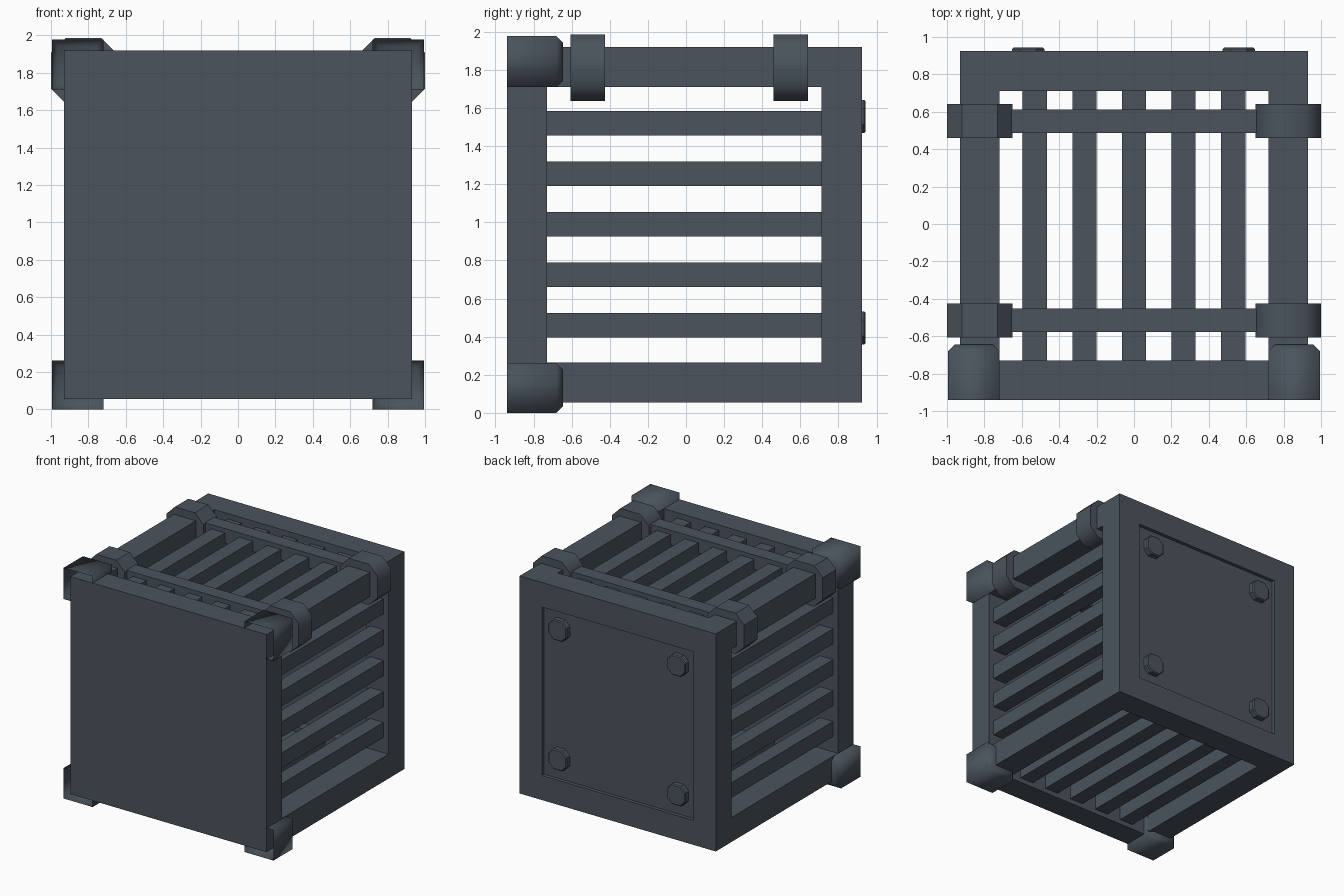
import bpy, bmesh, math
from mathutils import Matrix, Vector

if "Cube" in bpy.data.objects:
    bpy.data.objects.remove(bpy.data.objects["Cube"])

slate = bpy.data.materials.new("dark slate")
slate.diffuse_color = (0.069, 0.088, 0.109, 1)
slate.use_nodes = True
slate.node_tree.nodes["Principled BSDF"].inputs["Base Color"].default_value = slate.diffuse_color


def finish(name, bm, smooth=None):
    """Make an object; smooth = angle above which edges stay sharp."""
    bmesh.ops.recalc_face_normals(bm, faces=bm.faces)
    if smooth is not None:
        for f in bm.faces:
            f.smooth = True
        for e in bm.edges:
            if len(e.link_faces) == 2 and e.calc_face_angle() > math.radians(smooth):
                e.smooth = False
    me = bpy.data.meshes.new(name)
    bm.to_mesh(me)
    bm.free()
    me.materials.append(slate)
    ob = bpy.data.objects.new(name, me)
    bpy.context.collection.objects.link(ob)
    return ob


def box_mesh(lo, hi):
    bm = bmesh.new()
    lo, hi = Vector(lo), Vector(hi)
    m = Matrix.Translation((lo + hi) / 2) @ Matrix.Diagonal((*(hi - lo), 1))
    bmesh.ops.create_cube(bm, size=1, matrix=m)
    return bm


def box(name, lo, hi):
    return finish(name, box_mesh(lo, hi))


def octagon(name, half, flat, y0, y1, cx, cz, smooth=None):
    """Octagonal prism along y."""
    bm = bmesh.new()
    pts = [(half, flat), (flat, half), (-flat, half), (-half, flat),
           (-half, -flat), (-flat, -half), (flat, -half), (half, -flat)]
    face = bm.faces.new([bm.verts.new((cx + a, y0, cz + b)) for a, b in pts])
    ext = bmesh.ops.extrude_face_region(bm, geom=[face], use_keep_orig=True)
    bmesh.ops.translate(bm, vec=(0, y1 - y0, 0),
                        verts=[g for g in ext["geom"] if isinstance(g, bmesh.types.BMVert)])
    return finish(name, bm, smooth)


# Cage frame: 3x3x3 cells, edge beams plus a solid front wall
grid = [(-0.93, -0.72, 0.72, 0.93), (-0.94, -0.73, 0.71, 0.925), (0.055, 0.265, 1.71, 1.92)]


def solid(c):
    if min(c) < 0 or max(c) > 2:
        return False
    return c[1] == 0 or sum(i != 1 for i in c) >= 2


bm = bmesh.new()
for n in range(27):
    c = (n // 9, n // 3 % 3, n % 3)
    if not solid(c):
        continue
    for ax in range(3):
        u, v = (ax + 1) % 3, (ax + 2) % 3
        for side in (0, 1):
            nb = list(c)
            nb[ax] += 2 * side - 1
            if solid(nb):
                continue
            quad = []
            for du, dv in ((0, 0), (1, 0), (1, 1), (0, 1)):
                p = [0, 0, 0]
                p[ax] = grid[ax][c[ax] + side]
                p[u] = grid[u][c[u] + du]
                p[v] = grid[v][c[v] + dv]
                quad.append(bm.verts.new(p))
            bm.faces.new(quad)
bmesh.ops.remove_doubles(bm, verts=bm.verts, dist=1e-4)
bmesh.ops.recalc_face_normals(bm, faces=bm.faces)
bmesh.ops.dissolve_limit(bm, angle_limit=0.01, verts=bm.verts, edges=bm.edges)
finish("cage_frame", bm)

# Recessed back panel with four bolts
box("back_panel", (-0.73, 0.80, 0.255), (0.73, 0.895, 1.72))
for x in (-0.565, 0.56):
    for z in (0.445, 1.555):
        b = octagon("back_bolt", 0.087, 0.042, 0.88, 0.943, x, z)
        mod = b.modifiers.new("edge", "BEVEL")
        mod.width, mod.segments, mod.limit_method = 0.008, 1, 'ANGLE'
        mod.angle_limit = math.radians(60)

# Slats on both sides, top and bottom, all running front to back
for i in range(-2, 3):
    x, z = 0.265 * i, 0.99 + 0.265 * i
    for s in (-1, 1):
        box("side_slat", (s * 0.82 - 0.063, -0.75, z - 0.065), (s * 0.82 + 0.063, 0.73, z + 0.065))
    for cz in (0.16, 1.81):
        box("top_slat" if cz > 1 else "bottom_slat",
            (x - 0.065, -0.75, cz - 0.063), (x + 0.065, 0.73, cz + 0.063))

# Octagonal clamps on the top side beams, joined by cross rods
for y in (-0.515, 0.55):
    for s in (-1, 1):
        octagon("beam_clamp", 0.175, 0.095, y - 0.091, y + 0.091, s * 0.825, 1.811,
                50 if s > 0 else None)
    box("cross_rod", (-0.72, y - 0.0625, 1.785), (0.72, y + 0.0625, 1.91))

# Front corner caps: shells open at the front, chamfered at the back
for s in (-1, 1):
    for z0, z1 in ((0.0, 0.262), (1.71, 1.978)):
        xs = sorted((s * 0.72, s * 0.995))
        bm = box_mesh((xs[0], -0.94, z0), (xs[1], -0.645, z1))
        bm.faces.ensure_lookup_table()
        front = min(bm.faces, key=lambda f: f.calc_center_median().y)
        bmesh.ops.delete(bm, geom=[front], context='FACES_ONLY')
        back = max(bm.faces, key=lambda f: f.calc_center_median().y)
        bmesh.ops.bevel(bm, geom=list(back.edges), offset=0.035, segments=1,
                        affect='EDGES', profile=0.5)
        finish("corner_cap", bm, 100)
